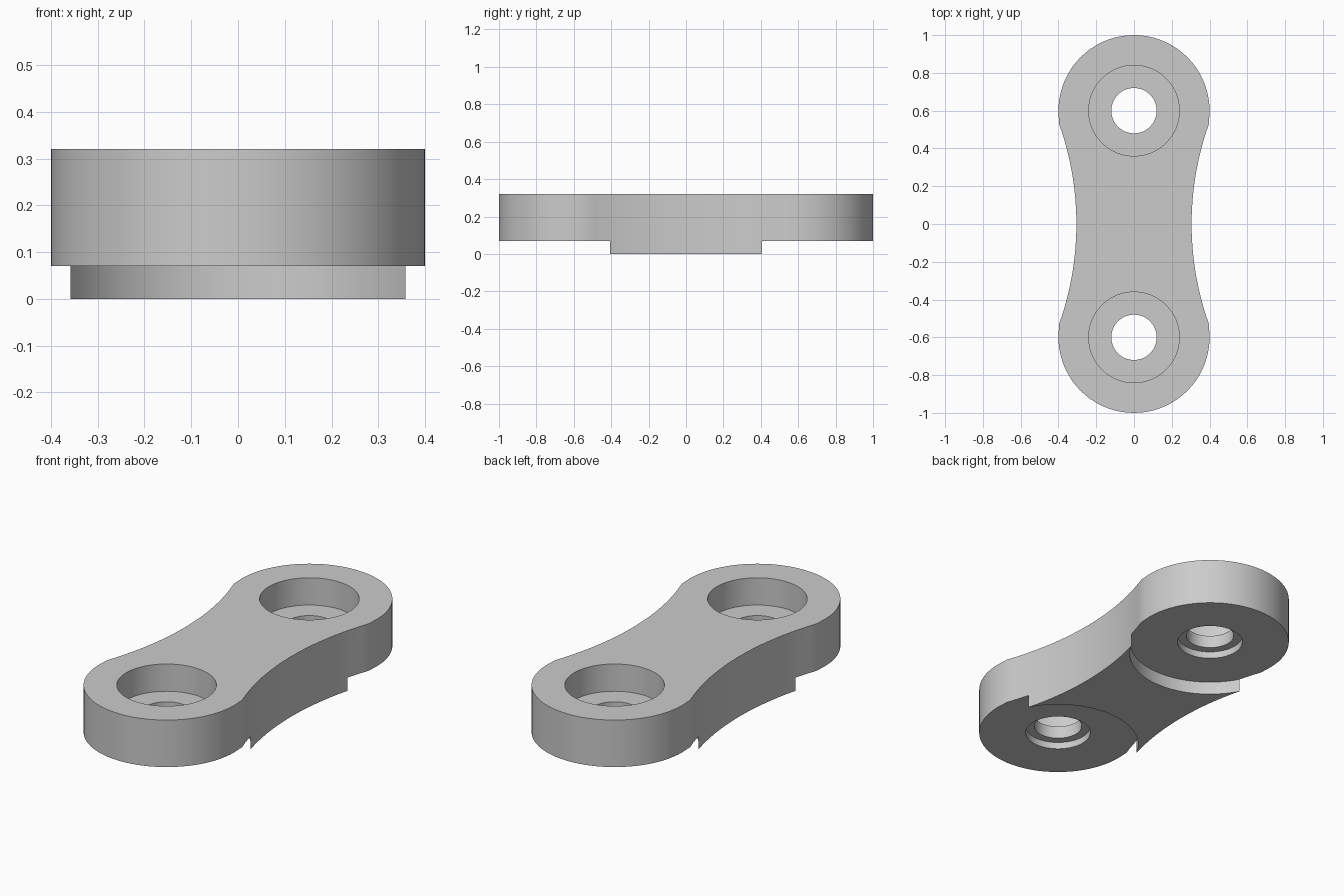
import bpy
import bmesh
import math

cube = bpy.data.objects.get("Cube")
if cube:
    bpy.data.objects.remove(cube, do_unlink=True)

TOP, STEP = 0.32, 0.07        # upper face and underside of the round ends
HOLE_Y, END_R = 0.6, 0.4      # eye position and end radius
WAIST, SIDE_R = 0.305, 1.58   # half width at the middle, side arc radius
JOIN_Y = 0.53                 # where the side arc meets the end circle

grey = bpy.data.materials.new("light_grey")
grey.use_nodes = True
colour = (0.6, 0.6, 0.6, 1)
grey.diffuse_color = colour
grey.node_tree.nodes["Principled BSDF"].inputs["Base Color"].default_value = colour


def prism(name, outline, low, high):
    """Extrude a closed outline from low to high."""
    bm = bmesh.new()
    face = bm.faces.new([bm.verts.new((x, y, low)) for x, y in outline])
    new = bmesh.ops.extrude_face_region(bm, geom=[face])["geom"]
    verts = [v for v in new if isinstance(v, bmesh.types.BMVert)]
    bmesh.ops.translate(bm, verts=verts, vec=(0, 0, high - low))
    bmesh.ops.recalc_face_normals(bm, faces=bm.faces)
    mesh = bpy.data.meshes.new(name)
    bm.to_mesh(mesh)
    bm.free()
    mesh.materials.append(grey)
    obj = bpy.data.objects.new(name, mesh)
    bpy.context.collection.objects.link(obj)
    return obj


def circle(radius, y, count=64):
    steps = [2 * math.pi * i / count for i in range(count)]
    return [(radius * math.cos(a), y + radius * math.sin(a)) for a in steps]


def link_outline():
    """Half outline: concave right side then the back end; turned for the rest."""
    half = []
    for i in range(25):
        y = -JOIN_Y + 2 * JOIN_Y * i / 24
        half.append((WAIST + SIDE_R - math.sqrt(SIDE_R ** 2 - y * y), y))
    start = math.atan2(JOIN_Y - HOLE_Y, half[-1][0])
    sweep = math.pi - 2 * start
    for i in range(1, 40):
        a = start + sweep * i / 40
        half.append((END_R * math.cos(a), HOLE_Y + END_R * math.sin(a)))
    return half + [(-x, -y) for x, y in half]


# Link body
body = prism("link_body", link_outline(), 0, TOP)

# Radius, bottom and top of every round cut at each end
cuts = {
    "end_step": (0.407, -0.1, STEP),
    "upper_counterbore": (0.24, 0.175, 0.5),
    "lower_counterbore": (0.164, -0.1, 0.107),
    "through_hole": (0.12, -0.2, 0.6),
}
bpy.context.view_layer.objects.active = body
for name, (radius, low, high) in cuts.items():
    for y in (-HOLE_Y, HOLE_Y):
        cutter = prism(name + "_cutter", circle(radius, y), low, high)
        cutter.hide_render = True
        mod = body.modifiers.new(name, "BOOLEAN")
        mod.operation = "DIFFERENCE"
        mod.solver = "EXACT"
        mod.object = cutter
        bpy.ops.object.modifier_apply(modifier=mod.name)
        bpy.data.objects.remove(cutter, do_unlink=True)

# Smooth curved walls, crisp rims
bpy.ops.object.select_all(action="DESELECT")
body.select_set(True)
bpy.ops.object.shade_smooth_by_angle(angle=math.radians(30))
